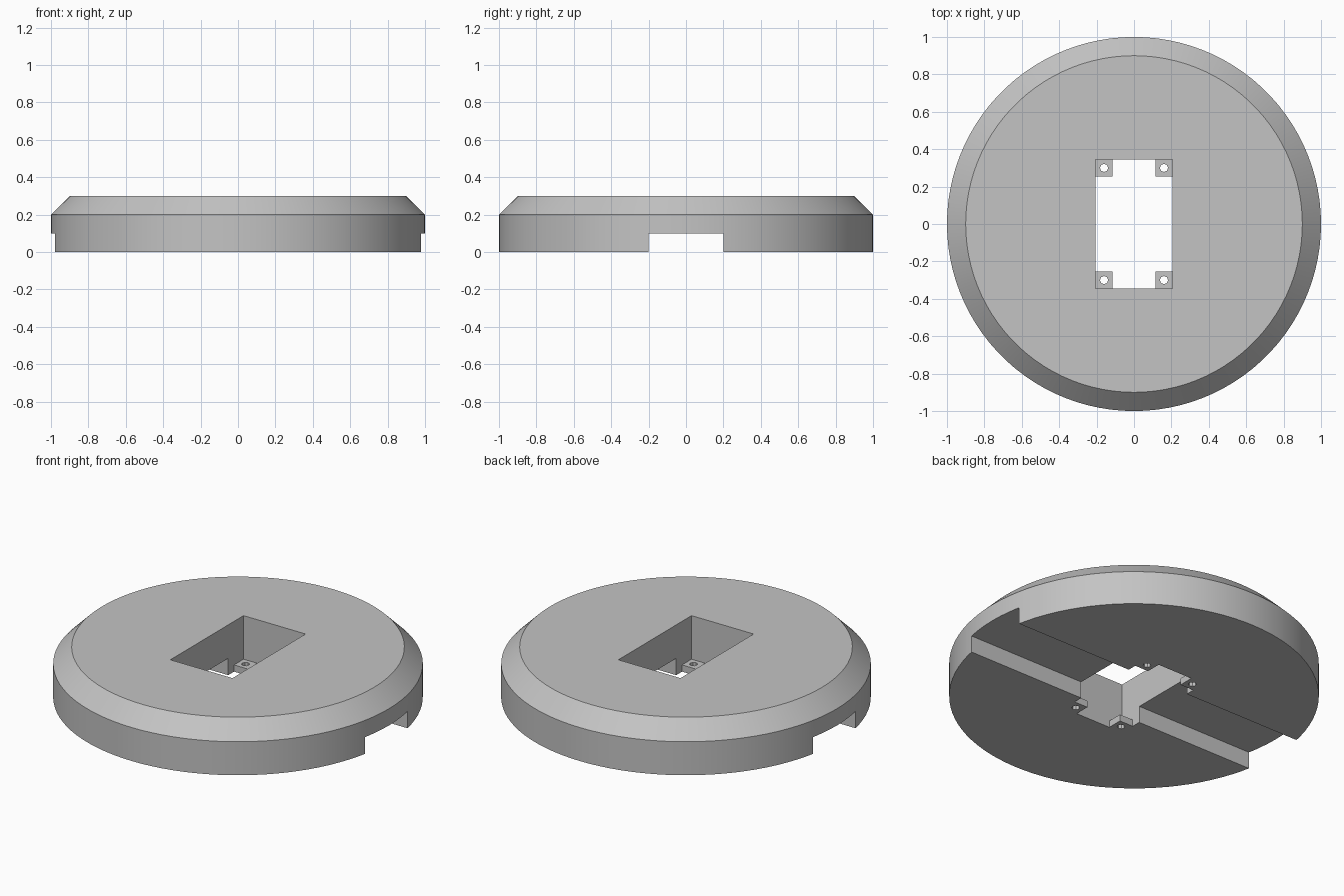
import bpy, bmesh, math
from mathutils import Matrix

if "Cube" in bpy.data.objects:
    bpy.data.objects.remove(bpy.data.objects["Cube"], do_unlink=True)

grey = bpy.data.materials.new("light grey")
grey.use_nodes = True
grey.diffuse_color = (0.55, 0.55, 0.55, 1)
grey.node_tree.nodes["Principled BSDF"].inputs["Base Color"].default_value = grey.diffuse_color


def add_object(name, bm):
    bmesh.ops.recalc_face_normals(bm, faces=bm.faces)
    mesh = bpy.data.meshes.new(name)
    bm.to_mesh(mesh)
    bm.free()
    mesh.materials.append(grey)
    obj = bpy.data.objects.new(name, mesh)
    bpy.context.collection.objects.link(obj)
    return obj


def lathe(name, profile, sides, x=0, y=0):
    """Closed solid of rings, from (radius, height) pairs, bottom to top."""
    bm = bmesh.new()
    angles = [math.tau * i / sides for i in range(sides)]
    rings = [[bm.verts.new((x + r * math.cos(a), y + r * math.sin(a), z)) for a in angles]
             for r, z in profile]
    for low, high in zip(rings, rings[1:]):
        for i in range(sides):
            j = (i + 1) % sides
            bm.faces.new((low[i], low[j], high[j], high[i]))
    bm.faces.new(rings[0])
    bm.faces.new(rings[-1])
    return add_object(name, bm)


def box(name, half_x, half_y, bottom, top):
    bm = bmesh.new()
    bmesh.ops.create_cube(bm, size=1, matrix=Matrix.Translation((0, 0, (bottom + top) / 2))
                          @ Matrix.Diagonal((2 * half_x, 2 * half_y, top - bottom, 1)))
    return add_object(name, bm)


def cut(target, cutter):
    mod = target.modifiers.new("cut", 'BOOLEAN')
    mod.operation = 'DIFFERENCE'
    mod.solver = 'EXACT'
    mod.object = cutter
    cutter.hide_render = True
    bpy.context.view_layer.objects.active = target
    bpy.ops.object.modifier_apply(modifier=mod.name)
    bpy.data.objects.remove(cutter, do_unlink=True)


# Round base with a chamfered top rim
HEIGHT = 0.3
base = lathe("round_base", [(1, 0), (1, 0.2), (0.9, HEIGHT)], 100)

# Cable channel across the underside
cut(base, box("channel_cutter", 1.2, 0.2, -0.1, 0.1))

# Rectangular pocket that leaves a square mounting tab in each lower corner
HX, HY, TAB, TAB_TOP = 0.205, 0.345, 0.09, 0.04
cut(base, box("pocket_cutter", HX, HY, TAB_TOP, 0.5))
cut(base, box("long_opening_cutter", HX - TAB, HY, -0.1, 0.5))
cut(base, box("wide_opening_cutter", HX, HY - TAB, -0.1, 0.5))

# Screw holes through the tabs
for sx in (-1, 1):
    for sy in (-1, 1):
        cut(base, lathe("screw_hole_cutter", [(0.022, -0.1), (0.022, 0.1)], 8,
                        sx * 0.16, sy * 0.3))

# Smooth round walls with crisp edges
bpy.ops.object.select_all(action='DESELECT')
base.select_set(True)
bpy.context.view_layer.objects.active = base
bpy.ops.object.shade_smooth_by_angle(angle=math.radians(20))
